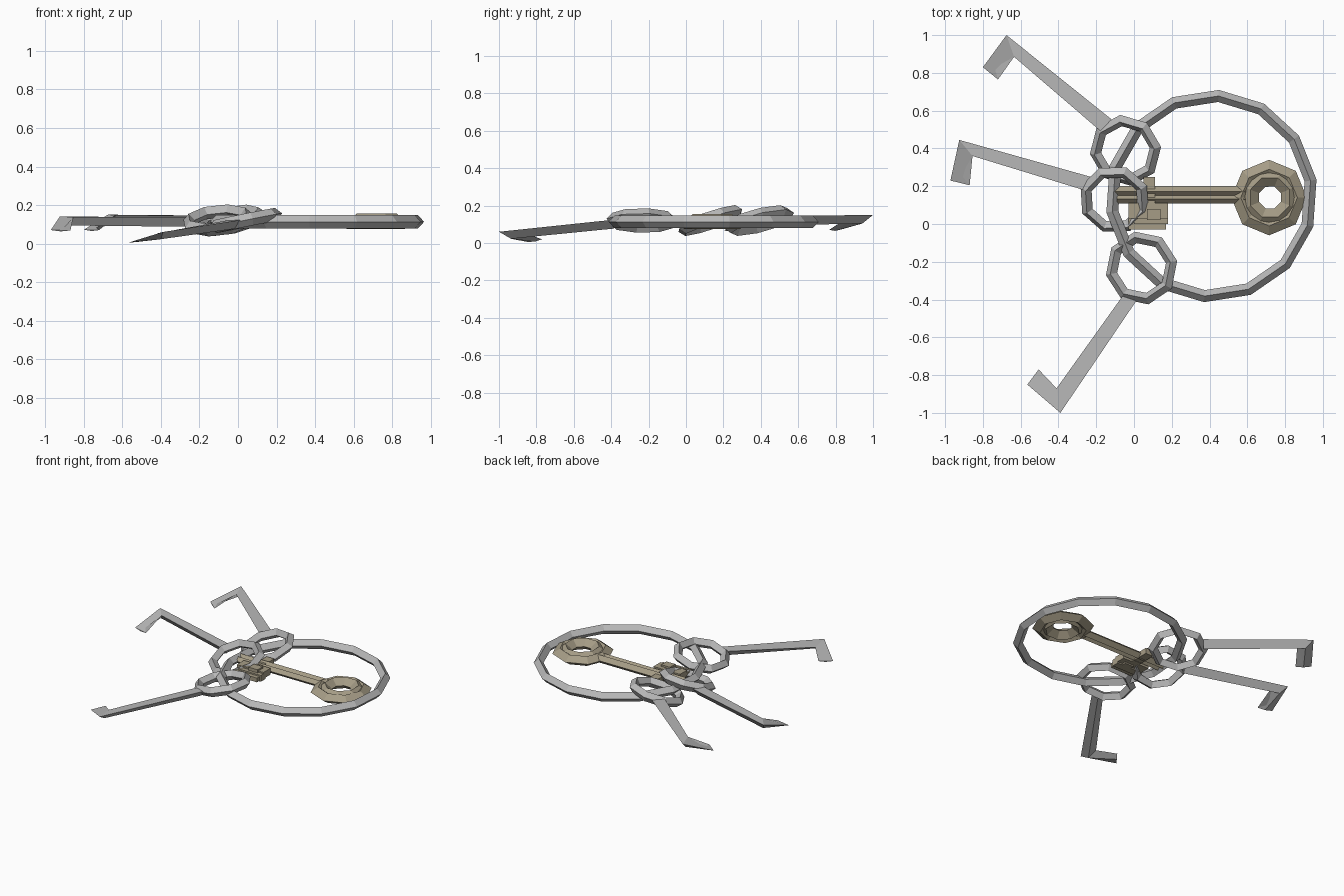
import bpy, bmesh, math
from mathutils import Vector, Matrix

if "Cube" in bpy.data.objects:
    bpy.data.objects.remove(bpy.data.objects["Cube"])


def material(name, rgb):
    m = bpy.data.materials.new(name)
    m.diffuse_color = (*rgb, 1)
    m.use_nodes = True
    m.node_tree.nodes["Principled BSDF"].inputs["Base Color"].default_value = m.diffuse_color
    return m


STEEL = material("steel_grey", (0.48, 0.48, 0.48))
BRASS = material("dull_brass", (0.38, 0.335, 0.24))


def finish(name, bm, mat):
    bmesh.ops.recalc_face_normals(bm, faces=bm.faces)
    me = bpy.data.meshes.new(name)
    bm.to_mesh(me)
    bm.free()
    me.materials.append(mat)
    ob = bpy.data.objects.new(name, me)
    bpy.context.collection.objects.link(ob)
    return ob


def loft(name, sections, mat, closed=False):
    """Skin a row of equal polygons; cap the ends unless closed."""
    bm = bmesh.new()
    rows = [[bm.verts.new(p) for p in s] for s in sections]
    n = len(rows[0])
    pairs = list(zip(rows, rows[1:]))
    if closed:
        pairs.append((rows[-1], rows[0]))
    else:
        bm.faces.new(rows[0])
        bm.faces.new(rows[-1])
    for a, b in pairs:
        for i in range(n):
            j = (i + 1) % n
            bm.faces.new((a[i], a[j], b[j], b[i]))
    return finish(name, bm, mat)


def ring(name, centre, radius, half_w, half_h, sides, start, mat, slope=(0, 0)):
    """Faceted ring with a diamond section, tilted to the given x and y slope."""
    normal = Vector((-slope[0], -slope[1], 1)).normalized()
    tilt = Vector((0, 0, 1)).rotation_difference(normal).to_matrix()
    sections = []
    for k in range(sides):
        a = math.radians(start) + 2 * math.pi * k / sides
        out = Vector((math.cos(a), math.sin(a), 0))
        up = Vector((0, 0, half_h))
        pts = (out * (radius + half_w), out * radius + up,
               out * (radius - half_w), out * radius - up)
        sections.append([Vector(centre) + tilt @ p for p in pts])
    return loft(name, sections, mat, closed=True)


def box(name, x0, x1, y0, y1, z0, z1, mat):
    bm = bmesh.new()
    bmesh.ops.create_cube(bm, size=1)
    bmesh.ops.transform(bm, verts=bm.verts, matrix=Matrix.LocRotScale(
        Vector(((x0 + x1) / 2, (y0 + y1) / 2, (z0 + z1) / 2)), None,
        Vector((x1 - x0, y1 - y0, z1 - z0))))
    return finish(name, bm, mat)


def key_blade(name, stations):
    """Bent wedge blade: outer and inner top edges with a keel below."""
    sections = []
    for outer, inner, depth in stations:
        o, i = Vector(outer), Vector(inner)
        sections.append([o, i, (o + i) / 2 - Vector((0, 0, depth))])
    return loft(name, sections, STEEL)


# Large carrying ring
ring("carrying_ring", (0.41, 0.148, 0.113), 0.531, 0.032, 0.034, 14, 86, STEEL)

# Three steel keys: ring-shaped bows
ring("back_key_bow", (-0.045, 0.39, 0.12), 0.163, 0.031, 0.034, 8, 97, STEEL, (0.2, 0.25))
ring("middle_key_bow", (-0.103, 0.13, 0.12), 0.16, 0.031, 0.034, 8, 70, STEEL, (0.1, 0.32))
ring("front_key_bow", (0.04, -0.233, 0.12), 0.165, 0.031, 0.034, 8, 56, STEEL, (0.2, -0.01))

# Three steel keys: shafts with hooked bits
key_blade("back_key_blade", [
    ((-0.12, 0.555, 0.145), (-0.175, 0.49, 0.145), 0.05),
    ((-0.675, 1.0, 0.15), (-0.635, 0.885, 0.148), 0.045),
    ((-0.80, 0.83, 0.072), (-0.72, 0.765, 0.07), 0.006)])
key_blade("middle_key_blade", [
    ((-0.23, 0.25, 0.137), (-0.25, 0.175, 0.137), 0.05),
    ((-0.925, 0.445, 0.14), (-0.855, 0.36, 0.138), 0.045),
    ((-0.972, 0.23, 0.07), (-0.87, 0.205, 0.068), 0.006)])
key_blade("front_key_blade", [
    ((0.01, -0.41, 0.122), (-0.045, -0.36, 0.122), 0.045),
    ((-0.39, -1.0, 0.06), (-0.41, -0.87, 0.055), 0.035),
    ((-0.565, -0.85, 0.006), (-0.505, -0.77, 0.02), 0.006)])

# Brass key: stepped bow of two nested rings
ring("brass_bow_outer", (0.715, 0.14, 0.11), 0.15, 0.05, 0.034, 8, 90, BRASS)
ring("brass_bow_inner", (0.72, 0.14, 0.115), 0.112, 0.05, 0.04, 8, 68, BRASS)

# Brass key: ribbed shaft
for name, y, r, x0 in (("brass_shaft_upper_rib", 0.173, 0.028, -0.10),
                       ("brass_shaft_lower_rib", 0.132, 0.024, -0.09)):
    loft(name, [[(x, y + r, 0.113), (x, y, 0.113 + r),
                 (x, y - r, 0.113), (x, y, 0.113 - r)] for x in (x0, 0.59)], BRASS)

# Brass key: collar and stepped bit
box("brass_collar", 0.05, 0.11, 0.10, 0.25, 0.09, 0.13, BRASS)
box("brass_bit_root", -0.03, 0.18, 0.03, 0.11, 0.09, 0.135, BRASS)
box("brass_bit_end", -0.03, 0.17, -0.03, 0.03, 0.085, 0.115, BRASS)
box("brass_bit_step", 0.0, 0.18, 0.0, 0.05, 0.08, 0.125, BRASS)
box("brass_bit_tooth", 0.07, 0.14, 0.02, 0.08, 0.08, 0.147, BRASS)
